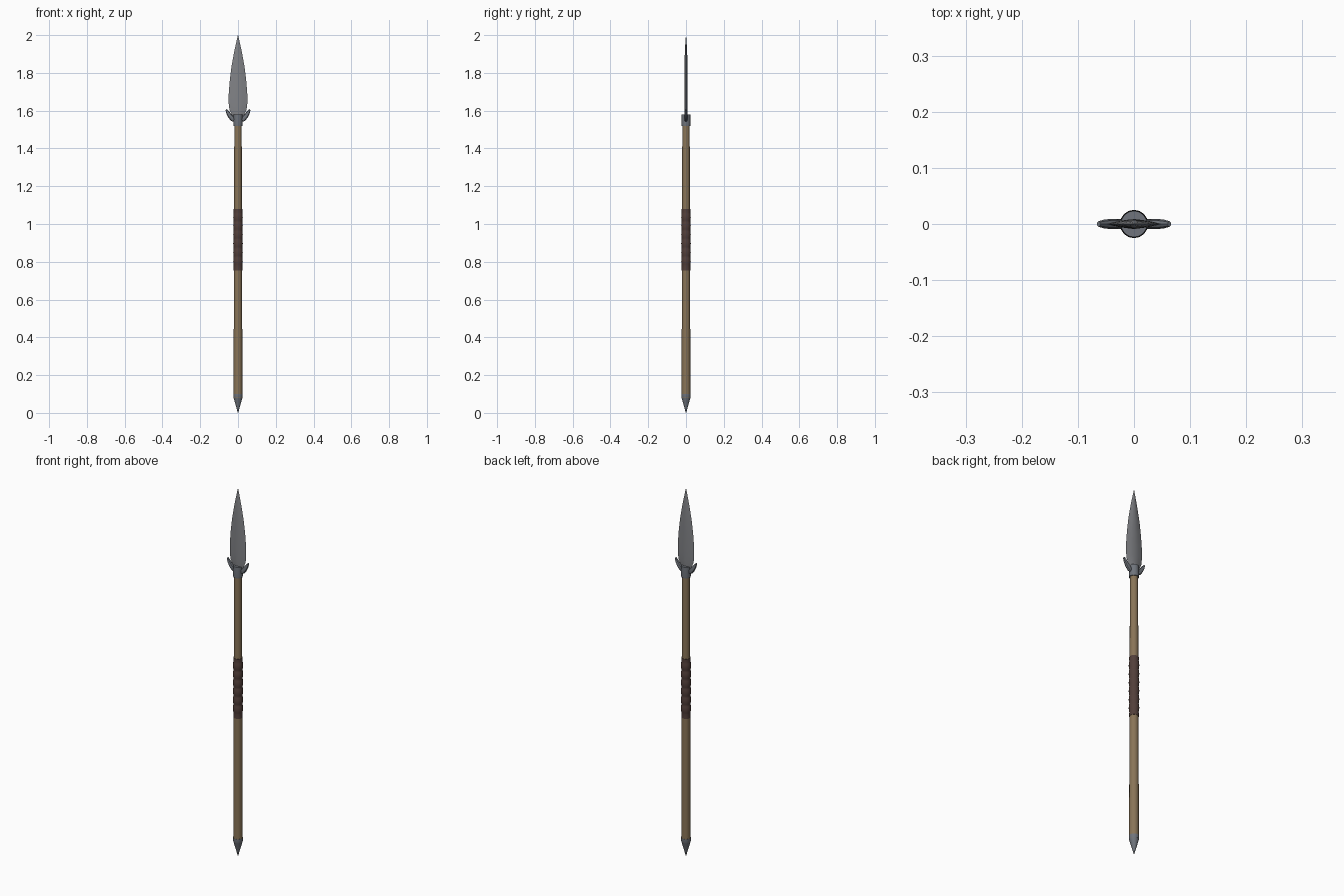
import bpy, bmesh, math

if "Cube" in bpy.data.objects:
    bpy.data.objects.remove(bpy.data.objects["Cube"])


def material(name, rgb):
    m = bpy.data.materials.new(name)
    m.diffuse_color = (*rgb, 1)
    m.use_nodes = True
    m.node_tree.nodes["Principled BSDF"].inputs["Base Color"].default_value = m.diffuse_color
    return m


WOOD = material("ash wood", (0.25, 0.175, 0.095))
LEATHER = material("dark leather", (0.085, 0.05, 0.042))
STEEL = material("blade steel", (0.22, 0.225, 0.24))
IRON = material("dark iron", (0.16, 0.175, 0.2))


def build(name, rings, mat, smooth=None):
    """Skin a list of equal-length vertex rings and cap both ends."""
    bm = bmesh.new()
    rows = [[bm.verts.new(p) for p in r] for r in rings]
    n = len(rows[0])
    for a, b in zip(rows, rows[1:]):
        for i in range(n):
            j = (i + 1) % n
            bm.faces.new((a[i], a[j], b[j], b[i]))
    bm.faces.new(rows[0][::-1])
    bm.faces.new(rows[-1])
    bmesh.ops.remove_doubles(bm, verts=bm.verts, dist=1e-5)
    bmesh.ops.recalc_face_normals(bm, faces=bm.faces)
    me = bpy.data.meshes.new(name)
    bm.to_mesh(me)
    bm.free()
    me.materials.append(mat)
    ob = bpy.data.objects.new(name, me)
    bpy.context.collection.objects.link(ob)
    if smooth:
        bpy.ops.object.select_all(action='DESELECT')
        ob.select_set(True)
        bpy.context.view_layer.objects.active = ob
        bpy.ops.object.shade_smooth_by_angle(angle=math.radians(smooth))
    return ob


def lathe(name, profile, mat, n=16):
    rings = [[(r * math.cos(2 * math.pi * i / n), r * math.sin(2 * math.pi * i / n), z)
              for i in range(n)] for r, z in profile]
    return build(name, rings, mat, 35)


# Tapered wooden shaft
lathe("shaft", [(0.0235, 0.08), (0.0195, 1.54)], WOOD)

# Pointed metal foot
lathe("butt_spike", [(0.0008, 0.0), (0.022, 0.075), (0.0248, 0.085), (0.0248, 0.1)], IRON)

# Wrapped grip with rounded bands
bands, z0, z1 = 6, 0.78, 1.06
grip = [(0.0235, 0.755)]
for k in range(bands * 8 + 1):
    t = k / 8
    grip.append((0.0225 + 0.0027 * abs(math.sin(math.pi * t)), z0 + (z1 - z0) * t / bands))
grip.append((0.0235, 1.08))
lathe("leather_grip", grip, LEATHER)

# Socket holding the blade
lathe("socket", [(0.0235, 1.52), (0.0245, 1.53), (0.0235, 1.58)], IRON)

# Leaf blade with a central ridge: height, half width, half thickness
leaf = [(1.545, 0.016, 0.008), (1.58, 0.034, 0.009), (1.605, 0.045, 0.009),
        (1.64, 0.0495, 0.009), (1.69, 0.049, 0.009), (1.76, 0.0435, 0.0085),
        (1.83, 0.035, 0.008), (1.90, 0.0225, 0.0065), (1.95, 0.012, 0.004),
        (2.0, 0.0006, 0.0005)]
build("blade", [[(w, 0, z), (w * 0.5, t * 0.65, z), (0, t, z), (-w * 0.5, t * 0.65, z),
                 (-w, 0, z), (-w * 0.5, -t * 0.65, z), (0, -t, z), (w * 0.5, -t * 0.65, z)]
                for z, w, t in leaf], STEEL, 25)

# Pair of upswept wings at the blade base: centre x, z, half width, half thickness
path = [(0.012, 1.545, 0.008, 0.007), (0.026, 1.553, 0.013, 0.009),
        (0.041, 1.570, 0.012, 0.009), (0.053, 1.588, 0.0095, 0.008),
        (0.063, 1.606, 0.004, 0.005)]
for side, label in ((1, "right"), (-1, "left")):
    rings = []
    for x, z, w, t in path:
        ring = []
        for i in range(8):
            a = 2 * math.pi * i / 8
            u, v = w * math.cos(a), t * math.sin(a)
            ring.append((side * (x + u * 0.8), v, z - u * 0.6))
        rings.append(ring)
    build(label + "_wing", rings, IRON, 40)
